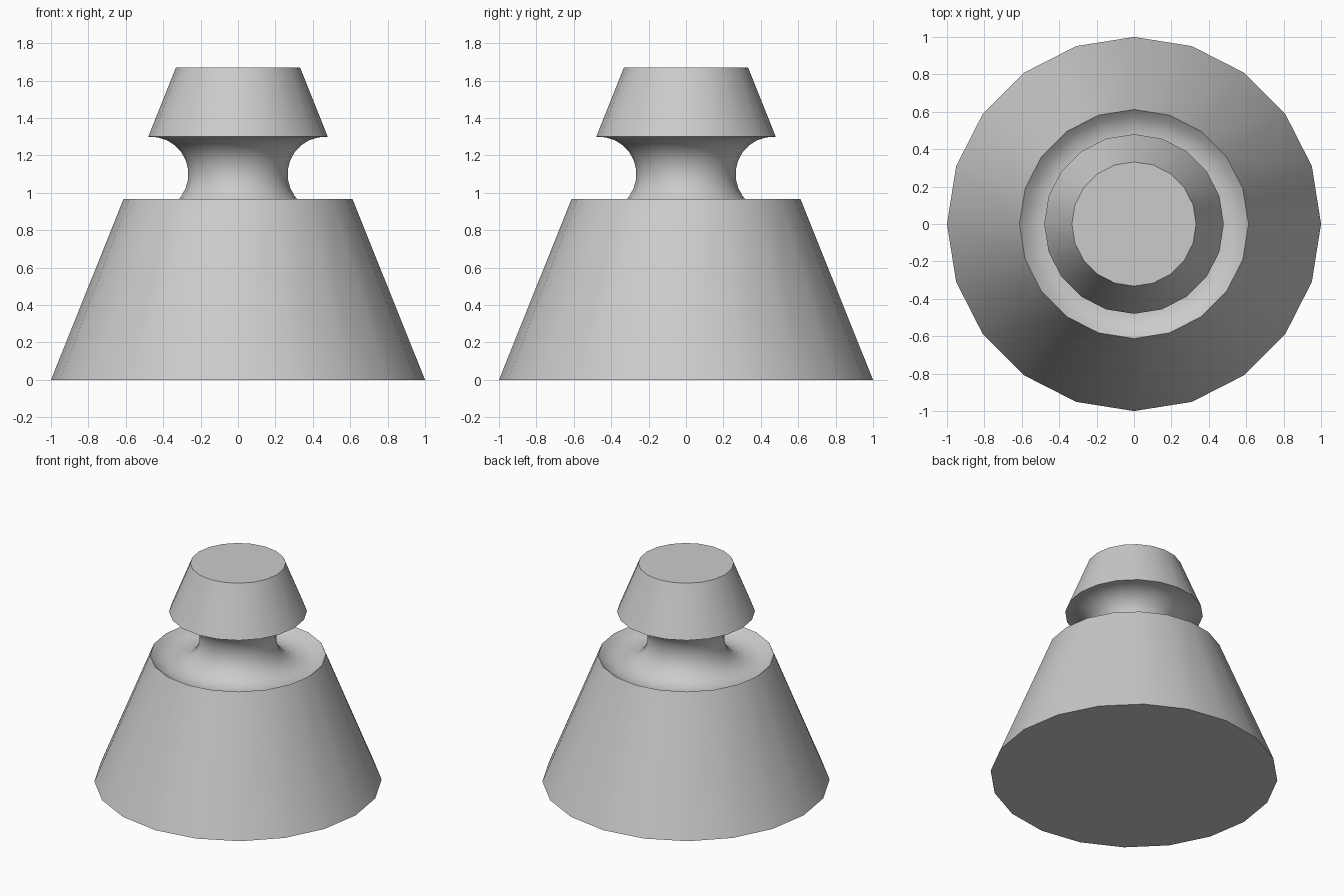
import bpy, bmesh
from math import sin, cos, pi, radians, atan2
from mathutils import Vector

SIDES = 20
GROOVE_R, GROOVE_Z, GROOVE_SIZE = 0.465, 1.10, 0.20

cube = bpy.data.objects.get("Cube")
if cube:
    bpy.data.objects.remove(cube, do_unlink=True)


def make_material(name, colour):
    mat = bpy.data.materials.new(name)
    mat.use_nodes = True
    mat.diffuse_color = colour
    mat.node_tree.nodes["Principled BSDF"].inputs["Base Color"].default_value = colour
    return mat


def lathe(name, profile, mat):
    """Revolve (radius, height) points into a closed solid."""
    bm = bmesh.new()
    verts = [bm.verts.new((r, 0, z)) for r, z in profile]
    edges = [bm.edges.new(pair) for pair in zip(verts, verts[1:])]
    bmesh.ops.spin(bm, geom=verts + edges, cent=(0, 0, 0), axis=(0, 0, 1),
                   angle=2 * pi, steps=SIDES)
    bmesh.ops.remove_doubles(bm, verts=bm.verts, dist=0.0005)
    # Flat caps close the two open ends
    bmesh.ops.holes_fill(bm, edges=[e for e in bm.edges if e.is_boundary], sides=0)
    bmesh.ops.recalc_face_normals(bm, faces=bm.faces)
    mesh = bpy.data.meshes.new(name)
    bm.to_mesh(mesh)
    bm.free()
    mesh.materials.append(mat)
    obj = bpy.data.objects.new(name, mesh)
    bpy.context.collection.objects.link(obj)
    bpy.ops.object.select_all(action="DESELECT")
    obj.select_set(True)
    bpy.context.view_layer.objects.active = obj
    bpy.ops.object.shade_smooth_by_angle(angle=radians(30))
    return obj


# Tapered body with a round groove between its lower and upper rims
lower_rim, upper_rim = (0.612, 0.967), (0.48, 1.30)
start = atan2(lower_rim[1] - GROOVE_Z, lower_rim[0] - GROOVE_R)
end = atan2(upper_rim[1] - GROOVE_Z, upper_rim[0] - GROOVE_R) - 2 * pi
steps = 16
groove = []
for i in range(1, steps):
    a = start + (end - start) * i / steps
    groove.append((GROOVE_R + GROOVE_SIZE * cos(a), GROOVE_Z + GROOVE_SIZE * sin(a)))

grey = make_material("light grey", (0.6, 0.6, 0.6, 1))
lathe("grooved_cone", [(1.0, 0), lower_rim, *groove, upper_rim, (0.332, 1.67)], grey)
